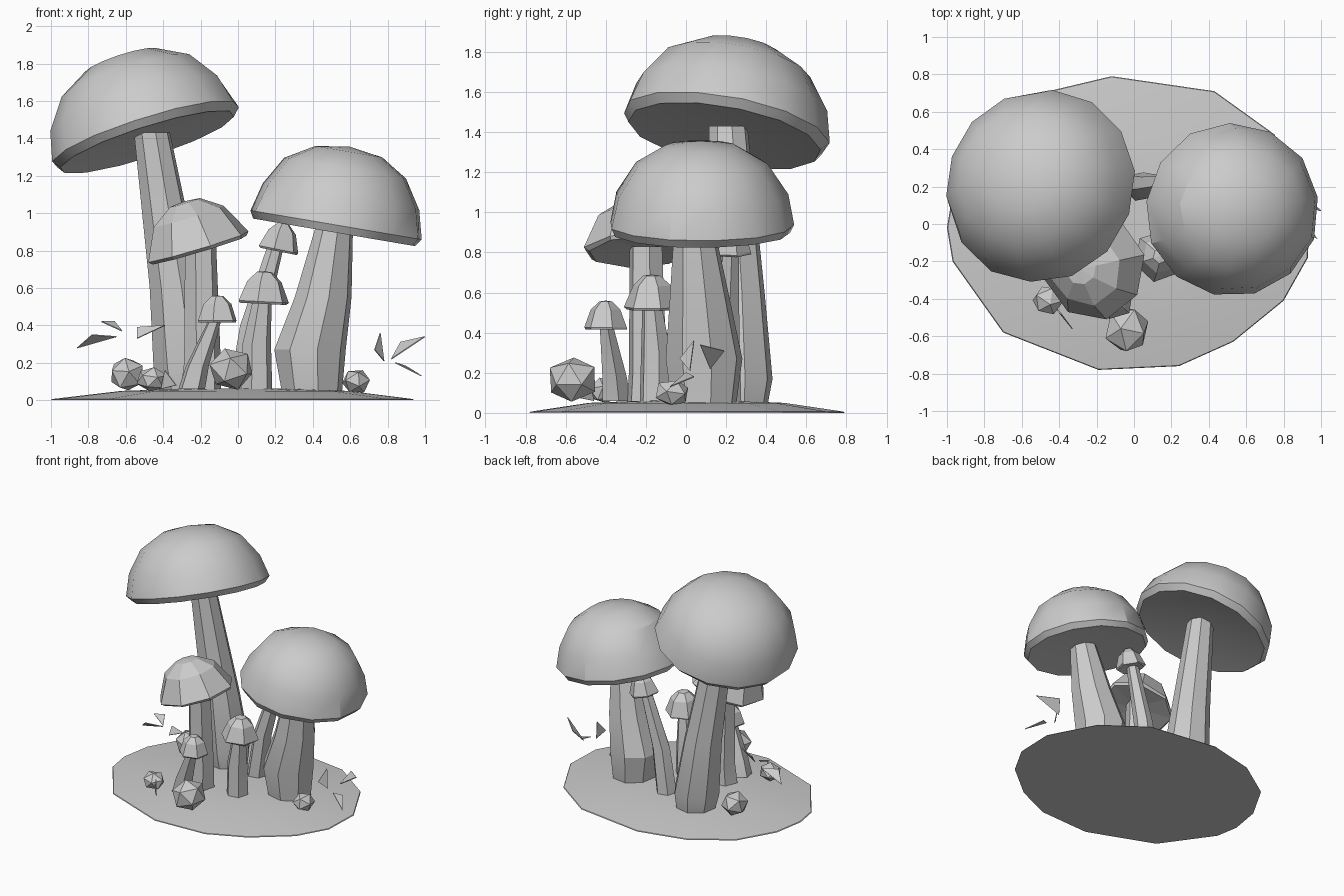
import bpy, bmesh, math, random
from mathutils import Vector, Matrix

if "Cube" in bpy.data.objects:
    bpy.data.objects.remove(bpy.data.objects["Cube"])

random.seed(4)


def finish(bm, name, smooth=0):
    bmesh.ops.recalc_face_normals(bm, faces=bm.faces)
    me = bpy.data.meshes.new(name)
    bm.to_mesh(me)
    bm.free()
    ob = bpy.data.objects.new(name, me)
    bpy.context.collection.objects.link(ob)
    if smooth:
        bpy.ops.object.select_all(action='DESELECT')
        ob.select_set(True)
        bpy.context.view_layer.objects.active = ob
        bpy.ops.object.shade_smooth_by_angle(angle=math.radians(smooth))
    return ob


def skin(bm, rings):
    # bridge rings of points; a ring with one point is a pole
    vs = [[bm.verts.new(p) for p in r] for r in rings]
    for a, b in zip(vs, vs[1:]):
        n = max(len(a), len(b))
        for i in range(n):
            j = (i + 1) % n
            if len(a) == 1:
                bm.faces.new((a[0], b[i], b[j]))
            elif len(b) == 1:
                bm.faces.new((a[i], a[j], b[0]))
            else:
                bm.faces.new((a[i], a[j], b[j], b[i]))
    for end in (vs[0], vs[-1]):
        if len(end) > 2:
            bm.faces.new(end)


CAP = [(0, .07), (.94, -.03), (1, .06), (.92, .4), (.71, .74), (.39, .94), (0, 1)]
SMALL_CAP = [(0, .05), (.95, -.03), (1, .04), (.7, .68), (.3, .97), (0, 1)]


def cap(name, centre, normal, r, h, n, profile, jitter, smooth):
    rot = Vector((0, 0, 1)).rotation_difference(Vector(normal)).to_matrix()
    rings = []
    for pr, ph in profile:
        ring = []
        for i in range(n if pr else 1):
            a = 2 * math.pi * (i + .3) / n
            k = 1 + random.uniform(-jitter, jitter)
            p = Vector((pr * r * k * math.cos(a), pr * r * k * math.sin(a), ph * h))
            ring.append(Vector(centre) + rot @ p)
        rings.append(ring)
    bm = bmesh.new()
    skin(bm, rings)
    return finish(bm, name, smooth)


def stem(name, path, n=7):
    # path entries: x, y, z, radius
    bm = bmesh.new()
    skin(bm, [[(x + r * math.cos(2 * math.pi * i / n + .2),
                y + r * math.sin(2 * math.pi * i / n + .2), z) for i in range(n)]
              for x, y, z, r in path])
    return finish(bm, name, 20)


def rock(name, centre, size):
    bm = bmesh.new()
    bmesh.ops.create_icosphere(bm, subdivisions=1, radius=1)
    bmesh.ops.rotate(bm, verts=bm.verts, matrix=Matrix.Rotation(random.random() * 3, 3, (1, .5, .3)))
    for v in bm.verts:
        v.co *= random.uniform(1, 1.13)
        v.co = Vector(centre) + Vector([c * s for c, s in zip(v.co, size)])
    return finish(bm, name)


def shard(name, pts):
    bm = bmesh.new()
    vs = [Vector(p) for p in pts]
    nrm = (vs[1] - vs[0]).cross(vs[2] - vs[0]).normalized() * .003
    skin(bm, [[v - nrm for v in vs], [v + nrm for v in vs]])
    return finish(bm, name)


# Thin earth base with an uneven outline
outline = [(.93, -.18), (.94, .12), (.75, .48), (.43, .71), (-.12, .79), (-.5, .7),
           (-.8, .5), (-.96, .22), (-1, -.02), (-.97, -.2), (-.7, -.58), (-.19, -.78),
           (.24, -.76), (.53, -.63), (.8, -.41)]
bm = bmesh.new()
skin(bm, [[(x * s, y * s, z) for x, y in outline]
          for s, z in ((1, 0), (.995, .006), (.62, .05), (.25, .062))])
finish(bm, "ground_base", 20)

# Tall mushroom
stem("tall_stem", [(-.27, .26, .04, .15), (-.28, .26, .17, .175), (-.33, .25, .6, .145),
                   (-.46, .21, 1.43, .098)], 8)
cap("tall_cap", (-.487, .195, 1.395), (-.32, .18, 1), .522, .475, 14, CAP, .012, 28)

# Wide mushroom
stem("wide_stem", [(.395, .09, .05, .165), (.385, .09, .27, .195), (.455, .07, .55, .155),
                   (.517, .04, .94, .1)], 8)
cap("wide_cap", (.52, .075, .91), (.17, 0, 1), .468, .452, 13, CAP, .012, 28)

# Medium mushroom in front
stem("medium_stem", [(-.2, -.19, .05, .11), (-.19, -.19, .2, .1), (-.2, -.2, .83, .085)], 6)
cap("medium_cap", (-.21, -.23, .81), (-.3, -.05, 1), .28, .265, 8, SMALL_CAP, .04, 0)

# Three small mushrooms
stem("small_stem_back", [(.03, .2, .05, .08), (.08, .2, .4, .07), (.2, .22, .82, .045)], 6)
cap("small_cap_back", (.215, .22, .8), (.2, 0, 1), .11, .15, 6, SMALL_CAP, .04, 0)
stem("small_stem_middle", [(.1, -.15, .05, .085), (.1, -.15, .3, .078), (.13, -.17, .54, .05)], 6)
cap("small_cap_middle", (.135, -.17, .52), (.05, 0, 1), .14, .17, 6, SMALL_CAP, .04, 0)
stem("small_stem_front", [(-.25, -.35, .06, .075), (-.22, -.36, .18, .065), (-.12, -.4, .44, .035)], 5)
cap("small_cap_front", (-.11, -.4, .42), (0, 0, 1), .11, .14, 6, SMALL_CAP, .04, 0)

# Pebbles
for i, (c, s) in enumerate([((-.035, -.565, .165), (.115, .12, .11)),
                            ((-.595, .23, .14), (.095, .1, .09)),
                            ((-.46, -.41, .11), (.08, .08, .062)),
                            ((.63, -.07, .1), (.073, .083, .065))]):
    rock(f"pebble_{i + 1}", c, s)

# Loose floating flakes on both sides, plus one blade on the ground
flakes = [
    [(-.86, .02, .28), (-.78, -.06, .35), (-.65, -.02, .34)],
    [(-.73, -.02, .42), (-.66, .02, .42), (-.62, -.06, .37)],
    [(-.54, -.1, .33), (-.54, -.06, .39), (-.39, -.13, .4)],
    [(.73, -.03, .27), (.76, .04, .36), (.78, .02, .21)],
    [(.82, .12, .22), (.87, .19, .31), (1, .07, .34)],
    [(.84, .0, .2), (.9, .04, .18), (.98, -.08, .13)],
    [(-.41, -.46, .06), (-.33, -.56, .08), (-.39, -.48, .16)],
]
for i, f in enumerate(flakes):
    shard(f"flake_{i + 1}", f)
